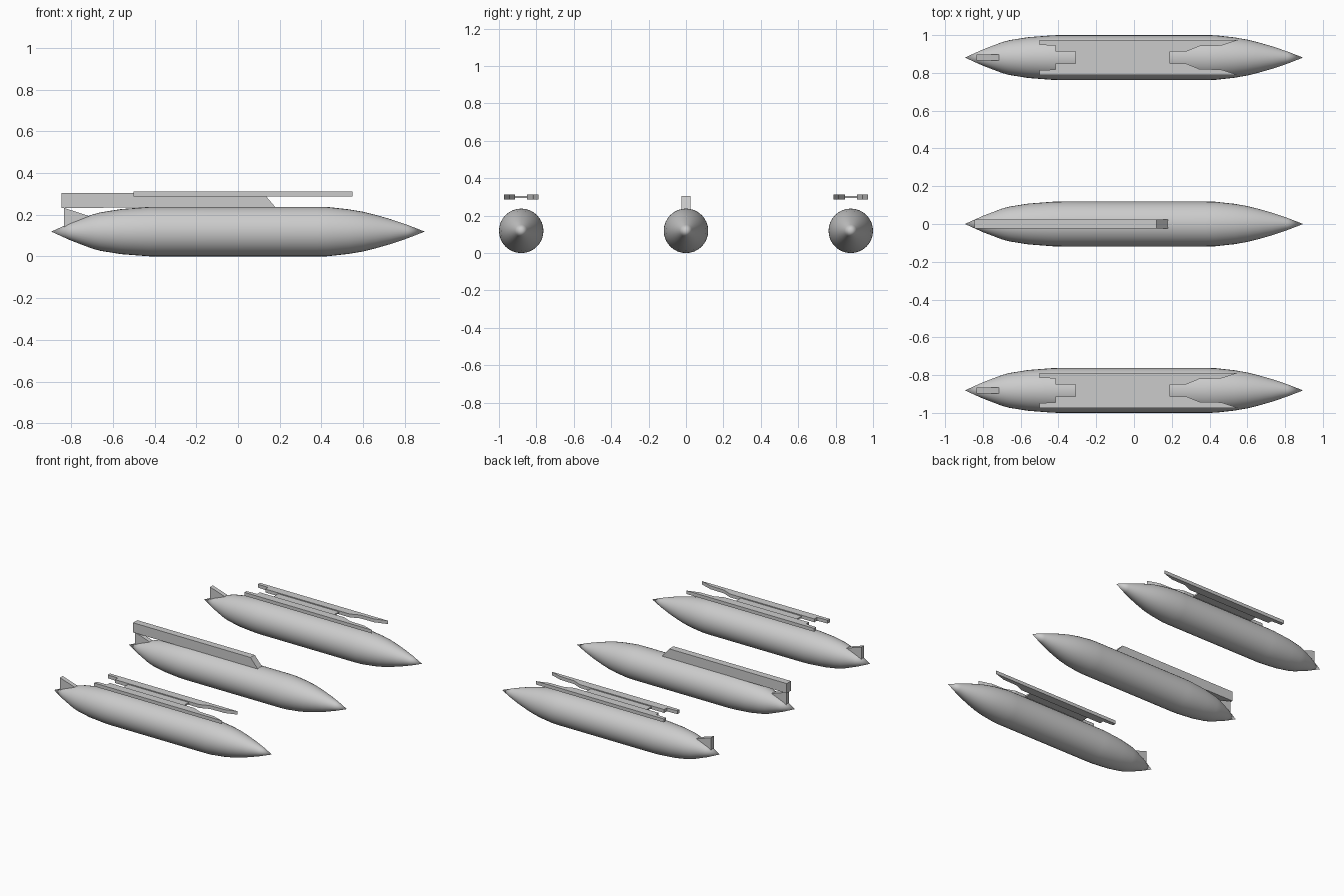
import bpy, bmesh
from math import pi, cos, sin

if "Cube" in bpy.data.objects:
    bpy.data.objects.remove(bpy.data.objects["Cube"])

R = 0.119          # tank radius
SIDE_Y = 0.881     # sideways offset of the outer tanks
SEGS = 32


def make_object(name, bm, smooth=False):
    bmesh.ops.recalc_face_normals(bm, faces=bm.faces)
    mesh = bpy.data.meshes.new(name)
    bm.to_mesh(mesh)
    bm.free()
    ob = bpy.data.objects.new(name, mesh)
    bpy.context.collection.objects.link(ob)
    if smooth:
        bpy.ops.object.select_all(action='DESELECT')
        ob.select_set(True)
        bpy.context.view_layer.objects.active = ob
        bpy.ops.object.shade_smooth_by_angle(angle=pi / 6)
    return ob


def add_prism(bm, pts, offset):
    """Extrude a closed outline of 3D points by an offset."""
    face = bm.faces.new([bm.verts.new(p) for p in pts])
    ext = bmesh.ops.extrude_face_region(bm, geom=[face])
    verts = [g for g in ext['geom'] if isinstance(g, bmesh.types.BMVert)]
    bmesh.ops.translate(bm, vec=offset, verts=verts)
    if face.is_valid is False or len(face.link_loops if hasattr(face, 'link_loops') else []) < 0:
        return


def side_prism(name, pts, y, half):
    """Prism with an (x, z) outline, centred on y."""
    bm = bmesh.new()
    add_prism(bm, [(x, y - half, z) for x, z in pts], (0, 2 * half, 0))
    return make_object(name, bm)


# Tank: (x, radius) profile spun around the long axis
PROFILE = [(-0.80, 0.043), (-0.70, 0.081), (-0.66, 0.092), (-0.56, 0.108),
           (-0.43, R - 0.001), (-0.38, R), (0.38, R), (0.43, R - 0.001),
           (0.53, 0.107), (0.60, 0.095), (0.66, 0.080), (0.73, 0.060),
           (0.81, 0.033)]


def tank(name, y):
    bm = bmesh.new()
    rings = [[bm.verts.new((x, y + r * cos(2 * pi * i / SEGS), R + r * sin(2 * pi * i / SEGS)))
              for i in range(SEGS)] for x, r in PROFILE]
    tail, nose = bm.verts.new((-0.895, y, R)), bm.verts.new((0.895, y, R))
    for i in range(SEGS):
        j = (i + 1) % SEGS
        for a, b in zip(rings, rings[1:]):
            bm.faces.new((a[i], a[j], b[j], b[i]))
        bm.faces.new((tail, rings[0][j], rings[0][i]))
        bm.faces.new((nose, rings[-1][i], rings[-1][j]))
    make_object(name, bm, smooth=True)


# Mounting rack: two stepped rails joined by a thin web
RAIL = [(-0.50, 0.092), (0.55, 0.092), (0.46, 0.063), (0.345, 0.060),
        (0.277, 0.032), (-0.415, 0.032), (-0.415, 0.063), (-0.50, 0.067)]


def rack(name, y):
    bm = bmesh.new()
    for s in (-1, 1):
        add_prism(bm, [(x, y + s * w, 0.287) for x, w in RAIL], (0, 0, 0.025))
    web = [(-0.31, -0.032), (0.19, -0.032), (0.19, 0.032), (-0.31, 0.032)]
    add_prism(bm, [(x, y + w, 0.294) for x, w in web], (0, 0, 0.011))
    make_object(name, bm)


for label, y in (("left", -SIDE_Y), ("centre", 0), ("right", SIDE_Y)):
    tank(label + "_tank", y)
    # Wedge tail fin
    side_prism(label + "_tail_fin",
               [(-0.835, 0.13), (-0.835, 0.233), (-0.715, 0.194), (-0.715, 0.13)], y, 0.016)
    if y:
        rack(label + "_rack", y)

# Long pylon on the centre tank
side_prism("centre_pylon",
           [(-0.845, 0.233), (-0.845, 0.305), (0.12, 0.305), (0.18, 0.235)], 0, 0.025)
